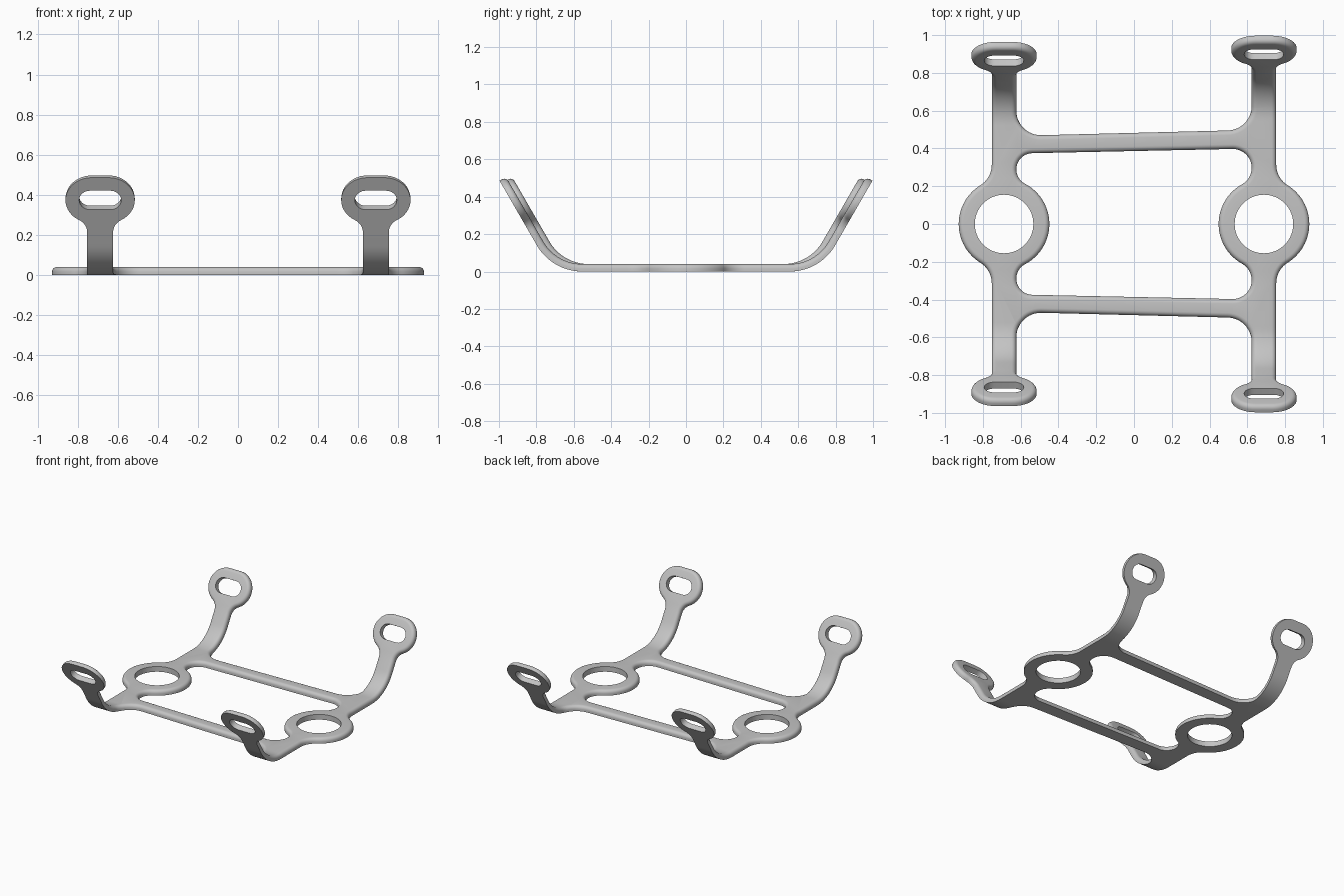
import bpy, bmesh
from math import sin, cos, pi, sqrt, atan2, radians

cube = bpy.data.objects.get("Cube")
if cube:
    bpy.data.objects.remove(cube, do_unlink=True)

THICK, ROUND = 0.04, 0.025        # sheet thickness, top edge rounding
COLUMN_X, HALF_W = 0.688, 0.065   # column centre and half width
RING_OUT, RING_IN = 0.24, 0.155
HEAD_C, HEAD_R, HEAD_DIST = 0.043, 0.13, 0.562
BEND_R, BEND_ANGLE = 0.28, radians(60)

# Per side: bend start, bar outer edge, bar inner fillet radius
SIDES = {1: (0.555, 0.495, 0.10), -1: (0.522, 0.47, 0.086)}


def arc(cx, cy, r, a0, a1, n=12):
    return [(cx + r * cos(a0 + (a1 - a0) * i / n),
             cy + r * sin(a0 + (a1 - a0) * i / n)) for i in range(n + 1)]


def flip_u(pts):
    return [(-u, v) for u, v in reversed(pts)]


def ring_fillet(f):
    """Centre and direction of a fillet between the ring and a column edge."""
    cu = HALF_W + f
    cv = sqrt((RING_OUT + f) ** 2 - cu ** 2)
    return cu, cv, atan2(cv, cu)


def outer_chain(side):
    """Half outline from the ring, round the strap head, down to the bar."""
    start, bar, _ = SIDES[side]
    f = 0.13
    cu, cv, phi = ring_fillet(f)
    pts = arc(0, 0, RING_OUT, 0, phi, 20) + arc(cu, cv, f, phi + pi, pi)
    hv, nf = start + HEAD_DIST, 0.08
    du = HALF_W + nf - HEAD_C
    dv = sqrt((HEAD_R + nf) ** 2 - du ** 2)
    q = atan2(dv, -du)
    head = arc(HALF_W + nf, hv - dv, nf, pi, q)
    head += arc(HEAD_C, hv, HEAD_R, q - pi, pi / 2, 20)
    pts += head + flip_u(head)
    g = 0.13
    return pts + arc(-HALF_W - g, bar + g, g, 0, -pi / 2)


def inner_chain(side):
    """Half outline of the central opening from the ring to the bar."""
    f = SIDES[side][2]
    cu, cv, phi = ring_fillet(f)
    pts = arc(0, 0, RING_OUT, 0, phi, 20) + arc(cu, cv, f, phi + pi, pi / 2, 20)
    return [(-u, v) for u, v in pts]


def place(pts, side, end=1):
    return [(side * (COLUMN_X + u), end * v) for u, v in pts]


def full_loop(chain):
    right, left = chain(1), chain(-1)
    loop = (place(right, 1) + place(left, -1)[::-1]
            + place(left, -1, -1) + place(right, 1, -1)[::-1])
    out = []
    for p in loop:
        if not out or abs(p[0] - out[-1][0]) + abs(p[1] - out[-1][1]) > 1e-4:
            out.append(p)
    if abs(out[0][0] - out[-1][0]) + abs(out[0][1] - out[-1][1]) < 1e-4:
        out.pop()
    return out


def inset(loop, d):
    """Move a loop to its left by d."""
    out, n = [], len(loop)
    for i, (x, y) in enumerate(loop):
        (ax, ay), (bx, by) = loop[i - 1], loop[(i + 1) % n]
        tx, ty = bx - ax, by - ay
        length = sqrt(tx * tx + ty * ty)
        out.append((x - ty / length * d, y + tx / length * d))
    return out


bm = bmesh.new()
bottom_edges, top_edges = [], []


def add_wall(loop, layers):
    """Stack the loop through (inset, height) layers and keep its rims."""
    n = len(loop)
    rows = [[bm.verts.new((x, y, z)) for x, y in inset(loop, d)] for d, z in layers]
    for a, b in zip(rows, rows[1:]):
        for i in range(n):
            j = (i + 1) % n
            bm.faces.new((a[i], a[j], b[j], b[i]))
    for row, store in ((rows[0], bottom_edges), (rows[-1], top_edges)):
        store += [bm.edges.get((row[i], row[(i + 1) % n])) for i in range(n)]


# Rounded outer rim and central opening
rounded = [(0, 0)] + [(ROUND * (1 - cos(a)), THICK - ROUND + ROUND * sin(a))
                      for a in (k * pi / 10 for k in range(6))]
straight = [(0, 0), (0, THICK)]
add_wall(full_loop(outer_chain), rounded)
add_wall(full_loop(inner_chain)[::-1], rounded)

# Ring holes and strap slots
for side in (1, -1):
    add_wall(place(arc(0, 0, RING_IN, 0, 2 * pi, 64)[:-1], side)[::-side], straight)
    for end in (1, -1):
        hv = SIDES[side][0] + HEAD_DIST
        slot = arc(0.05, hv, 0.055, -pi / 2, pi / 2) + arc(-0.05, hv, 0.055, pi / 2, 1.5 * pi)
        add_wall(place(slot, side, end)[::-side * end], straight)

# Flat faces above and below
for edges in (bottom_edges, top_edges):
    bmesh.ops.triangle_fill(bm, edges=edges, use_beauty=True, normal=(0, 0, 1))
bmesh.ops.recalc_face_normals(bm, faces=bm.faces)

# Cross cuts that let the arms bend
for end in (1, -1):
    for k in range(20):
        bmesh.ops.bisect_plane(bm, geom=bm.verts[:] + bm.edges[:] + bm.faces[:],
                               plane_co=(0, end * (0.522 + 0.0175 * k), 0),
                               plane_no=(0, 1, 0), dist=1e-5)

# Bend the four arms upward
for v in bm.verts:
    start = SIDES[1 if v.co.x > 0 else -1][0]
    d = abs(v.co.y) - start
    if d > 0:
        end = 1 if v.co.y > 0 else -1
        t = min(d / BEND_R, BEND_ANGLE)
        rest, r = d - BEND_R * t, BEND_R - v.co.z
        v.co.y = end * (start + r * sin(t) + rest * cos(t))
        v.co.z = BEND_R - r * cos(t) + rest * sin(t)

mesh = bpy.data.meshes.new("bracket_frame")
bm.to_mesh(mesh)
bm.free()
frame = bpy.data.objects.new("bracket_frame", mesh)
bpy.context.collection.objects.link(frame)

# Plain grey finish
grey = bpy.data.materials.new("light_grey")
grey.use_nodes = True
colour = (0.55, 0.55, 0.55, 1)
grey.diffuse_color = colour
grey.node_tree.nodes["Principled BSDF"].inputs["Base Color"].default_value = colour
mesh.materials.append(grey)

bpy.ops.object.select_all(action="DESELECT")
frame.select_set(True)
bpy.context.view_layer.objects.active = frame
bpy.ops.object.shade_smooth_by_angle(angle=radians(35))
